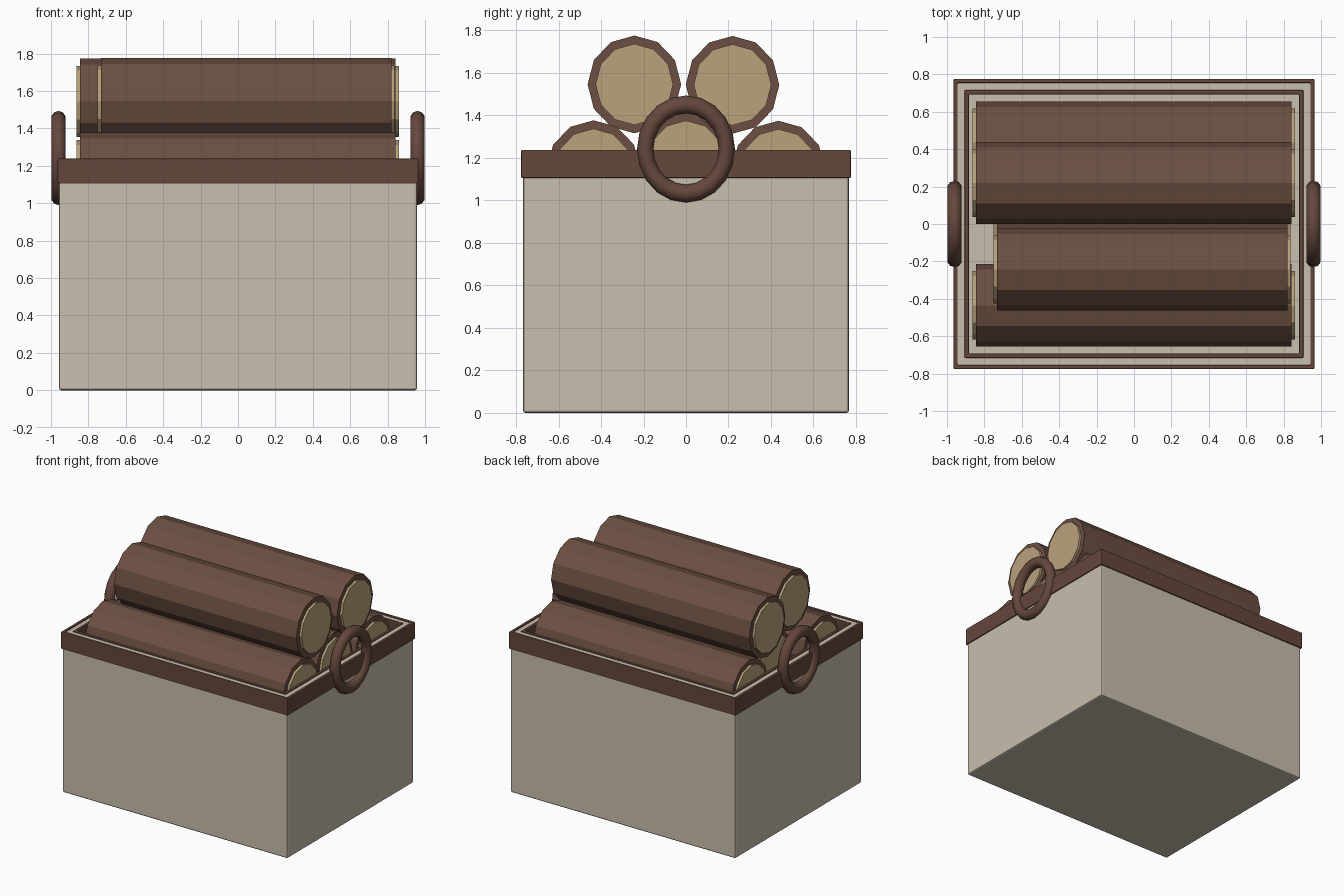
import bpy, bmesh, math
from mathutils import Matrix

if "Cube" in bpy.data.objects:
    bpy.data.objects.remove(bpy.data.objects["Cube"])


def material(name, rgb):
    m = bpy.data.materials.new(name)
    m.diffuse_color = (*rgb, 1)
    m.use_nodes = True
    m.node_tree.nodes["Principled BSDF"].inputs["Base Color"].default_value = m.diffuse_color
    return m


FABRIC = material("fabric", (0.58, 0.52, 0.42))
LEATHER = material("leather", (0.13, 0.063, 0.046))
BARK = material("bark", (0.15, 0.078, 0.054))
WOOD = material("cut_wood", (0.49, 0.36, 0.20))


def add_object(name, bm, mat, bevel=0):
    bmesh.ops.recalc_face_normals(bm, faces=bm.faces[:])
    me = bpy.data.meshes.new(name)
    bm.to_mesh(me)
    bm.free()
    ob = bpy.data.objects.new(name, me)
    bpy.context.collection.objects.link(ob)
    me.materials.append(mat)
    if bevel:
        mod = ob.modifiers.new("bevel", 'BEVEL')
        mod.width, mod.segments = bevel, 2
    return ob


def ring_verts(bm, hx, hy, z):
    return [bm.verts.new((sx * hx, sy * hy, z))
            for sx, sy in ((-1, -1), (1, -1), (1, 1), (-1, 1))]


def skin(bm, loops, closed):
    pairs = list(zip(loops, loops[1:]))
    if closed:
        pairs.append((loops[-1], loops[0]))
    for a, b in pairs:
        for i in range(4):
            j = (i + 1) % 4
            bm.faces.new((a[i], a[j], b[j], b[i]))


def frame(name, hx, hy, t, z0, z1):
    """Rectangular band of thickness t inside the outer half sizes."""
    bm = bmesh.new()
    skin(bm, [ring_verts(bm, hx, hy, z0), ring_verts(bm, hx, hy, z1),
              ring_verts(bm, hx - t, hy - t, z1), ring_verts(bm, hx - t, hy - t, z0)], True)
    return add_object(name, bm, LEATHER, 0.006)


# Open basket with wall thickness and floor
bm = bmesh.new()
W, D, T, H = 0.957, 0.767, 0.062, 1.23
loops = [ring_verts(bm, W, D, 0), ring_verts(bm, W, D, H),
         ring_verts(bm, W - T, D - T, H), ring_verts(bm, W - T, D - T, T)]
skin(bm, loops, False)
bm.faces.new(loops[0])
bm.faces.new(loops[-1])
add_object("basket", bm, FABRIC, 0.012)

# Leather trim on both sides of the rim
frame("outer_trim", 0.965, 0.776, 0.022, 1.105, 1.238)
frame("inner_trim", 0.906, 0.716, 0.023, 1.105, 1.238)

# Ring handles on the two short sides
for side, s in (("left", -1), ("right", 1)):
    bpy.ops.mesh.primitive_torus_add(major_segments=20, minor_segments=10,
                                     major_radius=0.2, minor_radius=0.04,
                                     location=(s * 0.96, 0, 1.242),
                                     rotation=(0, math.pi / 2, 0))
    ob = bpy.context.object
    ob.name = side + "_handle"
    ob.scale = (1.05, 0.96, 1)
    ob.data.materials.append(LEATHER)
    bpy.ops.object.shade_smooth()


def cylinder_x(name, x0, x1, y, z, scale, mat):
    bm = bmesh.new()
    bmesh.ops.create_cone(bm, cap_ends=True, segments=12, radius1=0.22 * scale,
                          radius2=0.22 * scale, depth=x1 - x0,
                          matrix=Matrix.Translation(((x0 + x1) / 2, y, z))
                          @ Matrix.Diagonal((1, 1, 1.045, 1))
                          @ Matrix.Rotation(math.pi / 2, 4, 'Y'))
    add_object(name, bm, mat)


# Logs: bark cylinder with a narrower core showing at the ends
LONG, SHORT = (-0.845, 0.842), (-0.733, 0.82)
for name, (x0, x1), y, z in (("lower_front_log", LONG, -0.435, 1.147),
                             ("lower_middle_log", SHORT, 0.0, 1.185),
                             ("lower_back_log", LONG, 0.435, 1.145),
                             ("upper_front_log", SHORT, -0.243, 1.546),
                             ("upper_back_log", LONG, 0.219, 1.544)):
    cylinder_x(name, x0, x1, y, z, 1, BARK)
    cylinder_x(name + "_core", x0 - 0.018, x1 + 0.018, y, z, 0.83, WOOD)
